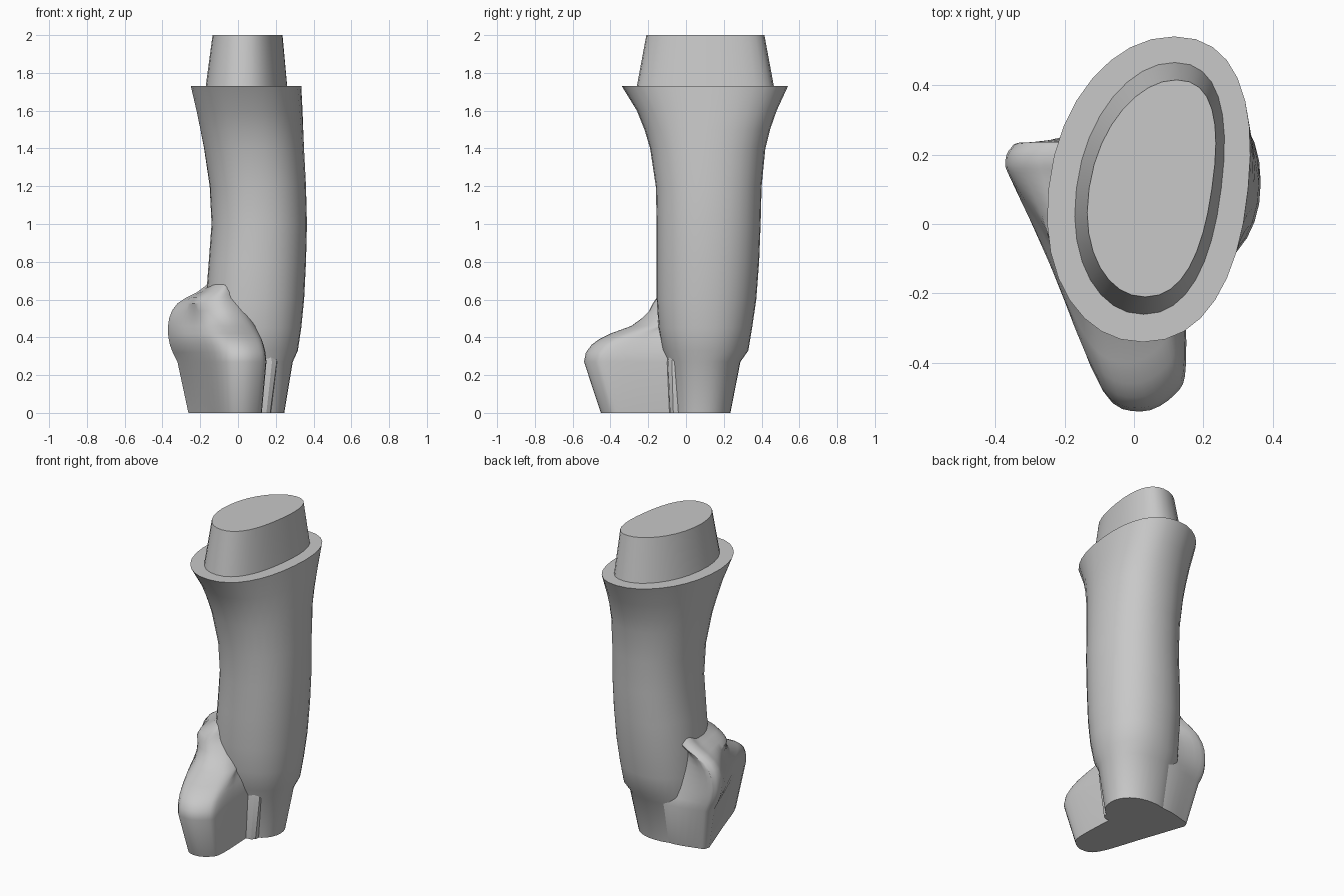
import bpy, bmesh, math
from mathutils import Vector

cube = bpy.data.objects.get("Cube")
if cube:
    bpy.data.objects.remove(cube)

grey = bpy.data.materials.new("plain grey")
grey.use_nodes = True
grey.diffuse_color = (0.58, 0.58, 0.58, 1)
grey.node_tree.nodes["Principled BSDF"].inputs["Base Color"].default_value = grey.diffuse_color


def loft(name, rings):
    """Bridge equal-length rings, cap both ends and smooth by angle."""
    bm = bmesh.new()
    rows = [[bm.verts.new(p) for p in ring] for ring in rings]
    n = len(rows[0])
    for low, high in zip(rows, rows[1:]):
        for i in range(n):
            j = (i + 1) % n
            bm.faces.new((low[i], low[j], high[j], high[i]))
    bm.faces.new(rows[0])
    bm.faces.new(rows[-1])
    bmesh.ops.recalc_face_normals(bm, faces=bm.faces)
    mesh = bpy.data.meshes.new(name)
    bm.to_mesh(mesh)
    bm.free()
    mesh.materials.append(grey)
    obj = bpy.data.objects.new(name, mesh)
    bpy.context.collection.objects.link(obj)
    bpy.ops.object.select_all(action='DESELECT')
    obj.select_set(True)
    bpy.context.view_layer.objects.active = obj
    bpy.ops.object.shade_smooth_by_angle(angle=math.radians(30))
    return obj


def oval(z, x0, x1, y0, y1, lean=1, sides=32):
    """Slightly squared oval that fits the bounds, skewed and bowed by the lean."""
    skew, bow = 0.045 * lean, 0.03 * lean
    half = math.sqrt(((x1 - x0) / 2) ** 2 - skew ** 2)
    ring = []
    for i in range(sides):
        t = math.tau * i / sides
        c, s = math.cos(t), math.sin(t)
        c = math.copysign(abs(c) ** 0.92, c)
        s = math.copysign(abs(s) ** 0.92, s)
        ring.append(((x0 + x1) / 2 + half * c + skew * s + bow * s * s,
                     (y0 + y1) / 2 + (y1 - y0) / 2 * s, z))
    return ring


def smooth_loop(points, steps=4):
    """Closed Catmull-Rom curve through the points."""
    n, out = len(points), []
    pts = [Vector(p) for p in points]
    for i in range(n):
        a, b, c, d = (pts[(i + k) % n] for k in (-1, 0, 1, 2))
        for k in range(steps):
            t = k / steps
            out.append(0.5 * (2 * b + (c - a) * t + (2 * a - 5 * b + 4 * c - d) * t * t
                              + (3 * b - a - 3 * c + d) * t ** 3))
    return out


def lobe_ring(z, tail, tip, right):
    """Rounded wedge from the side tail to the front tip."""
    left = max(right - 0.24, tail + 0.25 * (right - tail))
    wide = right - left
    return smooth_loop([
        (tail + 0.06, 0.235, z), (tail + 0.015, 0.218, z),
        (tail, 0.18, z), (tail + 0.015, 0.13, z),
        ((tail + left) / 2, (0.22 + tip) / 2, z),
        (left, tip + 0.06, z), (left + wide * 0.46, tip, z),
        (left + wide * 0.87, tip + 0.05, z), (right, tip + 0.14, z),
        (right - 0.01, max(-0.1, tip + 0.2), z), (0.12, 0.12, z),
        (0.07, 0.25, z), (-0.08, 0.35 - 0.28 * z, z)])


def taper(points):
    """Narrowed copy of a ring, dropped to the ground."""
    centre = Vector((0.01, -0.03, 0))
    return [centre + (Vector((p.x, p.y, 0)) - centre) * 0.825 for p in points]


# Shaft with flared collar and tapered foot: z, x range, y range, lean
shaft = [
    (0, -.14, .245, -.07, .235, 0), (.27, -.17, .29, -.10, .288, 0),
    (.33, -.17, .317, -.125, .33, 0), (.45, -.17, .335, -.145, .35, 0),
    (.6, -.17, .35, -.155, .372, 0), (.8, -.155, .36, -.155, .387, 0),
    (1, -.14, .365, -.155, .395, 0), (1.2, -.15, .36, -.16, .40, .1),
    (1.4, -.18, .35, -.19, .42, .35), (1.5, -.2, .345, -.22, .445, .55),
    (1.6, -.22, .34, -.26, .48, .75), (1.73, -.25, .332, -.34, .54, 1)]
loft("shaft", [oval(*row) for row in shaft])

# Tapered peg standing on the collar
loft("top_peg", [oval(1.72, -.172, .257, -.262, .467), oval(2, -.135, .23, -.21, .415)])

# Side lobe over the foot: z, tail x, tip y, right edge x
lobe = [
    (.27, -.32, -.54, .15), (.32, -.345, -.53, .145), (.36, -.36, -.5, .135),
    (.39, -.366, -.46, .125), (.42, -.37, -.4, .11), (.46, -.37, -.29, .09),
    (.5, -.365, -.235, .07), (.54, -.35, -.195, .05), (.58, -.32, -.175, .03),
    (.61, -.275, -.155, .01), (.64, -.215, -.14, 0), (.67, -.175, -.11, 0),
    (.73, -.12, -.05, .02)]
rings = [lobe_ring(*row) for row in lobe]
loft("side_lobe", [taper(rings[0])] + rings)

# Narrow raised strip in the corner between lobe and foot
strip = [(.13, -.04), (.14, -.1), (.18, -.095), (.205, -.075), (.21, -.03)]
upper = [Vector((x, y, .27)) for x, y in strip]
peak = [Vector((p.x - 0.02, p.y + 0.02, .36)) for p in upper]
loft("corner_strip", [taper(upper), upper, peak])
